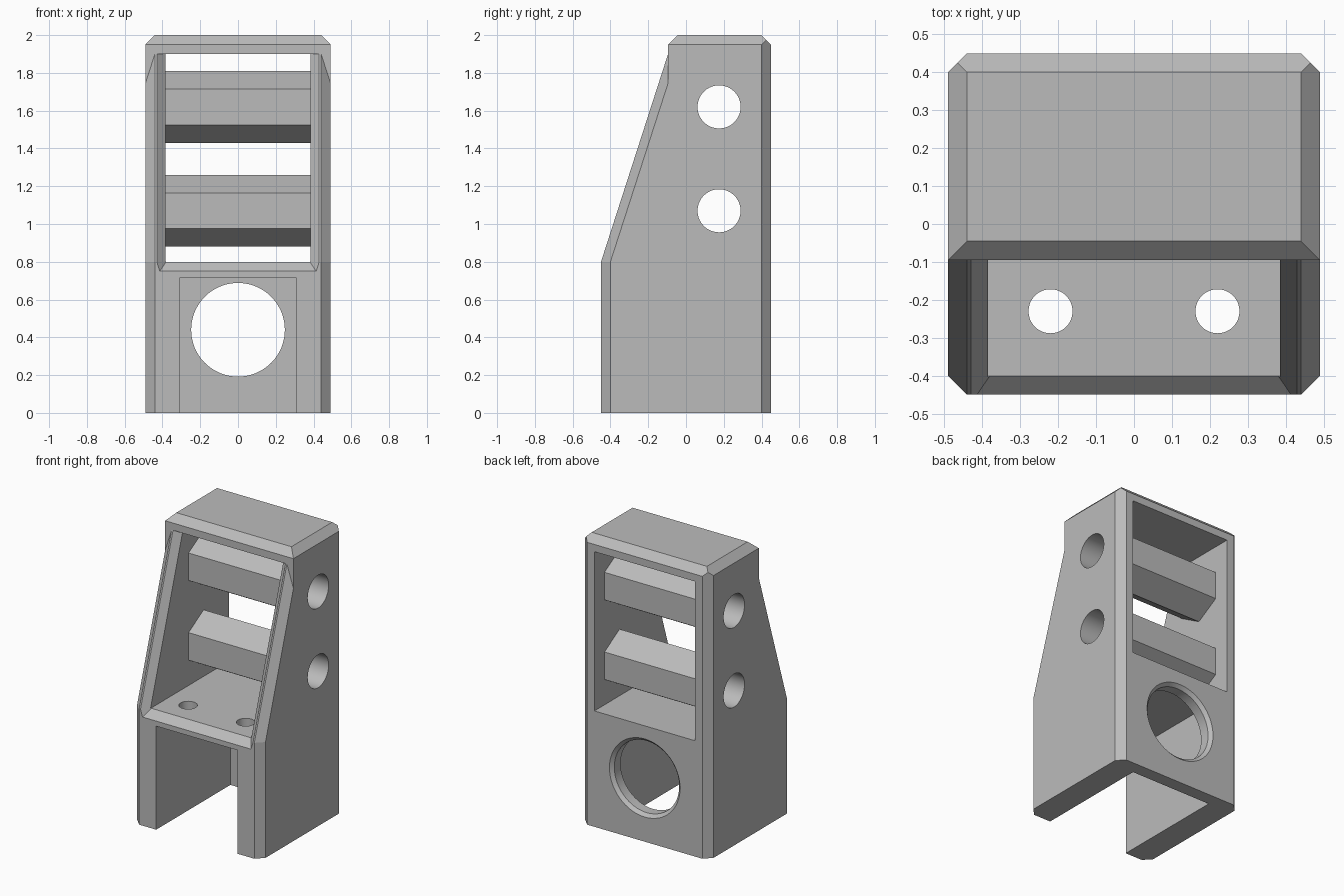
import bpy, bmesh, math
from mathutils import Matrix, Vector

if "Cube" in bpy.data.objects:
    bpy.data.objects.remove(bpy.data.objects["Cube"], do_unlink=True)

grey = bpy.data.materials.new("light grey")
grey.use_nodes = True
grey.diffuse_color = (0.5, 0.5, 0.5, 1)
grey.node_tree.nodes["Principled BSDF"].inputs["Base Color"].default_value = (0.5, 0.5, 0.5, 1)

HALF, DEPTH, CH = 0.49, 0.45, 0.05          # half width, half depth, chamfer
LEDGE, CEIL, LIP = 0.8, 1.9, -0.095         # slope start, slope end, upper front
RUN = (LIP + DEPTH) / (CEIL - LEDGE)        # y per z along the slope
SLOPE_D = DEPTH + RUN * LEDGE               # slope plane: -y + RUN*z = SLOPE_D


def to_object(bm, name):
    bmesh.ops.recalc_face_normals(bm, faces=bm.faces[:])
    mesh = bpy.data.meshes.new(name)
    bm.to_mesh(mesh)
    bm.free()
    mesh.materials.append(grey)
    ob = bpy.data.objects.new(name, mesh)
    bpy.context.collection.objects.link(ob)
    return ob


def block(name, low, high, planes=()):
    """Box trimmed by planes (normal, distance)."""
    bm = bmesh.new()
    low, high = Vector(low), Vector(high)
    bmesh.ops.create_cube(bm, size=1, matrix=Matrix.Translation((low + high) / 2)
                          @ Matrix.Diagonal((*(high - low), 1)))
    for normal, dist in planes:
        n = Vector(normal)
        cut = bmesh.ops.bisect_plane(bm, geom=bm.verts[:] + bm.edges[:] + bm.faces[:], dist=1e-6,
                                     plane_co=n * dist / n.length_squared,
                                     plane_no=n, clear_outer=True)
        edges = [e for e in cut["geom_cut"]
                 if isinstance(e, bmesh.types.BMEdge) and e.is_boundary]
        if edges:
            bmesh.ops.holes_fill(bm, edges=edges)
    return to_object(bm, name)


def rod(name, axis, centre, radius, length, radius2=None, sides=64):
    bm = bmesh.new()
    turn = {"x": Matrix.Rotation(math.pi / 2, 4, "Y"),
            "y": Matrix.Rotation(-math.pi / 2, 4, "X"),
            "z": Matrix.Identity(4)}[axis]
    bmesh.ops.create_cone(bm, cap_ends=True, segments=sides, radius1=radius,
                          radius2=radius if radius2 is None else radius2,
                          depth=length, matrix=Matrix.Translation(centre) @ turn)
    return to_object(bm, name)


def combine(target, tool, operation="DIFFERENCE"):
    mod = target.modifiers.new("combine", "BOOLEAN")
    mod.operation, mod.object, mod.solver = operation, tool, "EXACT"
    bpy.context.view_layer.update()
    graph = bpy.context.evaluated_depsgraph_get()
    mesh = bpy.data.meshes.new_from_object(target.evaluated_get(graph))
    target.modifiers.clear()
    target.data = mesh
    bpy.data.objects.remove(tool, do_unlink=True)


def both(y, z, dist):
    """Mirrored pair of planes facing left and right."""
    return [((s, y, z), dist) for s in (-1, 1)]


# Housing: sloped front part joined with the upright upper part
edge = HALF - CH
housing = block("housing", (-HALF, -DEPTH, 0), (HALF, DEPTH, CEIL),
                both(1, 0, edge + DEPTH) + both(-1, 0, edge + DEPTH)
                + [((0, -1, RUN), SLOPE_D)] + both(-1, RUN, edge + SLOPE_D))
upper = block("upper", (-HALF, LIP, 0), (HALF, DEPTH, 2),
              both(1, 0, edge + DEPTH) + both(0, 1, edge + 2)
              + [((0, 1, 1), 2 + DEPTH - CH), ((0, -1, 1), 2 - LIP - CH)])
combine(housing, upper, "UNION")

# Upper opening with a chamfered front rim
combine(housing, block("opening", (-0.385, -1, LEDGE), (0.385, 1, CEIL),
                       [((0, -1, -1), 0.4 - LEDGE)]))
combine(housing, block("rim", (-0.6, -0.6, 0.5), (0.6, 0.2, CEIL),
                       both(1, -RUN, 0.43 - SLOPE_D)
                       + [((0, 1, -1), -DEPTH - LEDGE + CH)]))

# Lower slot, open to the front and below
combine(housing, block("slot", (-0.31, -1, -0.5), (0.31, 0.36, 0.715)))

# Large round hole in the back wall with a countersink
combine(housing, rod("port", "y", (0, 0.4, 0.44), 0.248, 0.4))
combine(housing, rod("countersink", "y", (0, 0.445, 0.44), 0.23, 0.07, 0.30))

# Screw holes in the shelf
for x in (-0.22, 0.22):
    combine(housing, rod("screw_hole", "z", (x, -0.23, 0.76), 0.058, 0.3))

# Hexagonal cross bars, bored through together with the side walls
bars = []
for label, z in (("lower", 1.07), ("upper", 1.62)):
    centre = (0, 0.175, z)
    combine(housing, rod("side_hole", "x", centre, 0.114, 2))
    bar = rod(label + "_cross_bar", "x", centre, 0.19, 0.77, sides=6)
    # point the ridge of the bar upward
    if max(v.co.z for v in bar.data.vertices) - z < 0.18:
        bar.data.transform(Matrix.Translation(centre) @ Matrix.Rotation(math.pi / 6, 4, "X")
                           @ Matrix.Translation(-Vector(centre)))
    combine(bar, rod("bore", "x", centre, 0.114, 2))
    bars.append(bar)

# Smooth the round holes, keep every other edge crisp
for ob in [housing] + bars:
    bpy.ops.object.select_all(action="DESELECT")
    ob.select_set(True)
    bpy.context.view_layer.objects.active = ob
    bpy.ops.object.shade_smooth_by_angle(angle=math.radians(10))
